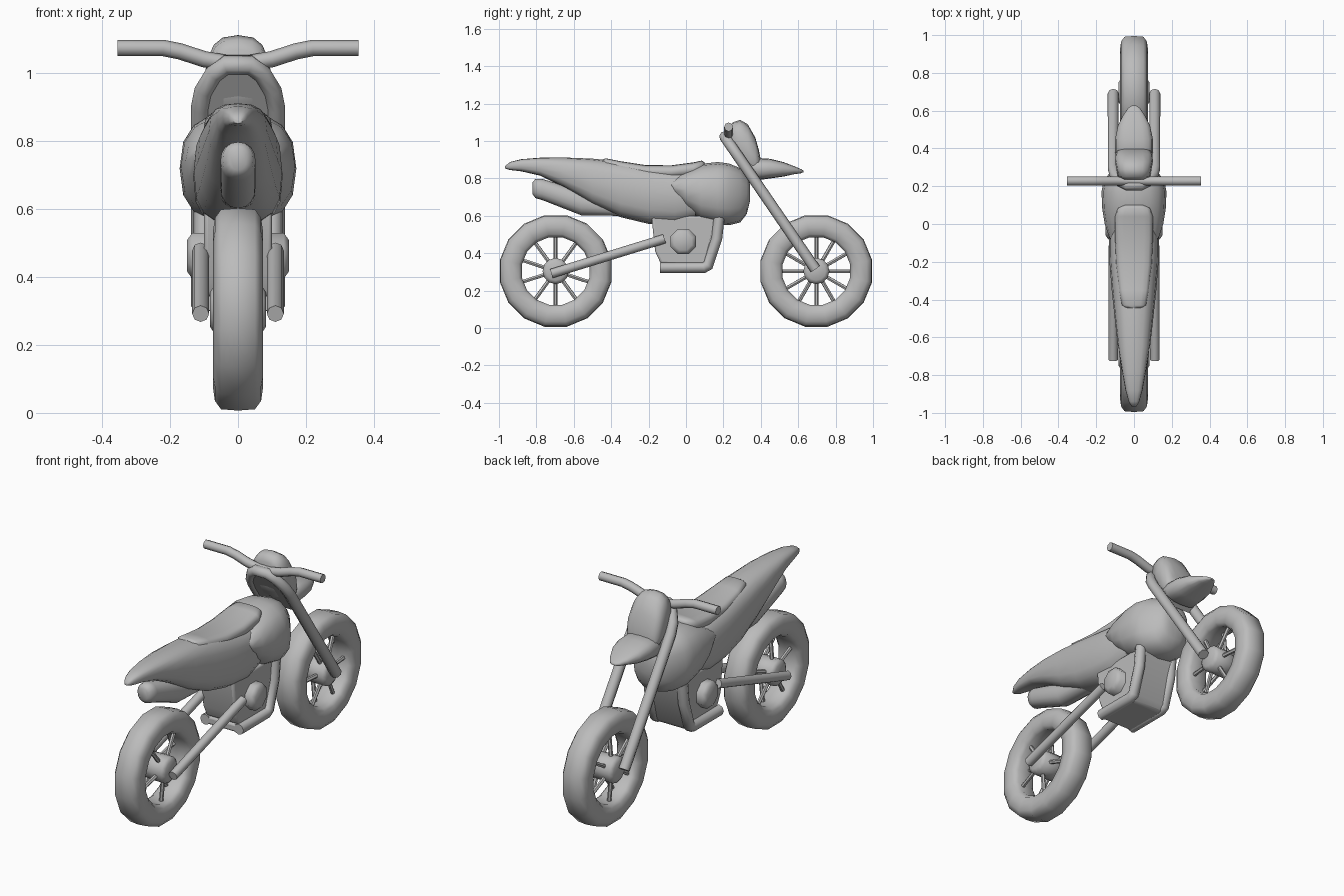
import bpy, bmesh, math
from mathutils import Vector

if "Cube" in bpy.data.objects:
    bpy.data.objects.remove(bpy.data.objects["Cube"])

grey = bpy.data.materials.new("plain_grey")
grey.diffuse_color = (0.5, 0.5, 0.5, 1)
grey.use_nodes = True
grey.node_tree.nodes["Principled BSDF"].inputs["Base Color"].default_value = grey.diffuse_color


def finish(ob, angle=50):
    ob.data.materials.clear()
    ob.data.materials.append(grey)
    bpy.ops.object.select_all(action='DESELECT')
    ob.select_set(True)
    bpy.context.view_layer.objects.active = ob
    bpy.ops.object.shade_smooth_by_angle(angle=math.radians(angle))
    return ob


def from_faces(name, verts, faces, angle=50, bevel=0):
    me = bpy.data.meshes.new(name)
    me.from_pydata(verts, [], faces)
    bm = bmesh.new()
    bm.from_mesh(me)
    bmesh.ops.recalc_face_normals(bm, faces=bm.faces)
    bm.to_mesh(me)
    bm.free()
    ob = bpy.data.objects.new(name, me)
    bpy.context.collection.objects.link(ob)
    if bevel:
        m = ob.modifiers.new("bevel", 'BEVEL')
        m.width, m.segments = bevel, 3
    return finish(ob, angle)


def loft(name, sections, power=0.75, n=16):
    """Skin of rounded cross-sections (y, bottom, top, half width) along y."""
    verts, faces = [], []
    for y, zb, zt, w in sections:
        for k in range(n):
            t = 2 * math.pi * k / n
            c, s = math.cos(t), math.sin(t)
            verts.append((w * math.copysign(abs(c) ** power, c), y,
                          (zb + zt) / 2 + (zt - zb) / 2 * math.copysign(abs(s) ** power, s)))
    for i in range(len(sections) - 1):
        for k in range(n):
            a, b = i * n + k, i * n + (k + 1) % n
            faces.append((a, b, b + n, a + n))
    faces += [tuple(range(n)), tuple(range(len(verts) - n, len(verts)))]
    return from_faces(name, verts, faces, 60)


def prism(name, outline, half, bevel=0.012):
    """Side outline (y, z) extruded across x."""
    n = len(outline)
    verts = [(x, y, z) for x in (-half, half) for y, z in outline]
    faces = [(k, (k + 1) % n, (k + 1) % n + n, k + n) for k in range(n)]
    faces += [tuple(range(n)), tuple(range(n, 2 * n))]
    return from_faces(name, verts, faces, 40, bevel)


def tube(name, points, r, res=2):
    cu = bpy.data.curves.new(name, 'CURVE')
    cu.dimensions = '3D'
    cu.bevel_depth, cu.bevel_resolution, cu.use_fill_caps = r, res, True
    sp = cu.splines.new('POLY')
    sp.points.add(len(points) - 1)
    for p, co in zip(sp.points, points):
        p.co = (*co, 1)
    ob = bpy.data.objects.new(name, cu)
    bpy.context.collection.objects.link(ob)
    bpy.ops.object.select_all(action='DESELECT')
    ob.select_set(True)
    bpy.context.view_layer.objects.active = ob
    bpy.ops.object.convert(target='MESH')
    return finish(bpy.context.object)


def lathe(name, profile, y, z, n, closed, turn=0.0):
    """Profile (x, radius) turned about the x axis."""
    m = len(profile)
    verts = []
    for k in range(n):
        t = turn + 2 * math.pi * k / n
        verts += [(x, y + r * math.cos(t), z + r * math.sin(t)) for x, r in profile]
    faces = []
    for k in range(n):
        for j in range(m if closed else m - 1):
            a, b = k * m, (k + 1) % n * m
            faces.append((a + j, a + (j + 1) % m, b + (j + 1) % m, b + j))
    if not closed:
        faces += [tuple(k * m for k in range(n)), tuple(k * m + m - 1 for k in range(n))]
    return from_faces(name, verts, faces, 60)


# wheels: tyre, hub and spokes
AXLE_Z = 0.305
tyre = [(-0.05, 0.3), (0, 0.304), (0.05, 0.3), (0.068, 0.275), (0.073, 0.24),
        (0.066, 0.2), (0.045, 0.184), (-0.045, 0.184), (-0.066, 0.2),
        (-0.073, 0.24), (-0.068, 0.275)]
hub = [(-0.083, 0.05), (-0.07, 0.07), (0.07, 0.07), (0.083, 0.05)]
for label, y, spokes in (("rear", -0.697, 10), ("front", 0.697, 12)):
    lathe(label + "_tyre", tyre, y, AXLE_Z, 16, True, math.pi / 16)
    lathe(label + "_hub", hub, y, AXLE_Z, 12, False)
    for k in range(spokes):
        t = math.pi / 2 + 2 * math.pi * k / spokes
        c, s = math.cos(t), math.sin(t)
        side = 0.035 if k % 2 else -0.035
        tube(label + "_spoke", [(side, y + 0.05 * c, AXLE_Z + 0.05 * s),
                                (side * 0.6, y + 0.2 * c, AXLE_Z + 0.2 * s)], 0.011, 1)

# swing arms
for x in (-0.11, 0.11):
    tube("swing_arm", [(x, -0.72, 0.292), (x, -0.705, 0.296), (x, -0.13, 0.473),
                       (x, -0.115, 0.478)], 0.025)


# front fork: one tube bent over the top, with a filled crown
def on_fork(x, z):
    return (x, 0.692 - 0.685 * (z - 0.315), z)


half = [(0.11, 0.315), (0.11, 0.9), (0.1, 0.95), (0.07, 1.0), (0.035, 1.025)]
path = [on_fork(x, z) for x, z in half] + [on_fork(-x, z) for x, z in reversed(half)]
tube("front_fork", path, 0.029)
crown = [on_fork(*p) for p in [(0.11, 0.8)] + half[1:]]
crown += [(-x, y, z) for x, y, z in reversed(crown)]
n = len(crown)
offset = Vector((0, 0.016, 0.011))
verts = [Vector(p) + s * offset for s in (-1, 1) for p in crown]
from_faces("fork_crown", verts, [tuple(range(n)), tuple(range(n, 2 * n))] +
           [(k, (k + 1) % n, (k + 1) % n + n, k + n) for k in range(n)], 40)

# handlebar
bar = [(0.355, 1.075), (0.345, 1.075), (0.22, 1.075), (0.17, 1.065), (0.1, 1.042), (0.03, 1.03)]
tube("handlebar", [(x, 0.228, z) for x, z in bar] + [(-x, 0.228, z) for x, z in reversed(bar)], 0.024)

# headlight shell and front mudguard
loft("headlight_shell", [(0.235, 0.96, 1.07, 0.06), (0.25, 0.92, 1.1, 0.085),
                         (0.29, 0.86, 1.113, 0.093), (0.33, 0.83, 1.09, 0.1),
                         (0.37, 0.81, 1.02, 0.098), (0.39, 0.82, 0.95, 0.085),
                         (0.4, 0.83, 0.9, 0.05)])
loft("front_mudguard", [(0.34, 0.83, 0.89, 0.09), (0.38, 0.79, 0.91, 0.1),
                        (0.45, 0.8, 0.905, 0.1), (0.52, 0.81, 0.888, 0.085),
                        (0.58, 0.823, 0.865, 0.055), (0.615, 0.828, 0.85, 0.03),
                        (0.627, 0.833, 0.843, 0.012)])

# fuel tank with side shrouds
loft("fuel_tank", [(-0.1, 0.76, 0.78, 0.115), (-0.06, 0.7, 0.81, 0.135),
                   (0.0, 0.635, 0.845, 0.155), (0.08, 0.575, 0.878, 0.168),
                   (0.17, 0.552, 0.888, 0.172), (0.23, 0.55, 0.88, 0.16),
                   (0.29, 0.565, 0.855, 0.115), (0.325, 0.61, 0.82, 0.09),
                   (0.342, 0.68, 0.77, 0.06)], 0.8)

# rear bodywork
loft("rear_bodywork", [(-0.967, 0.853, 0.867, 0.012), (-0.94, 0.845, 0.888, 0.028),
                       (-0.88, 0.838, 0.903, 0.045), (-0.78, 0.815, 0.911, 0.063),
                       (-0.65, 0.752, 0.912, 0.085), (-0.5, 0.662, 0.906, 0.102),
                       (-0.35, 0.593, 0.89, 0.118), (-0.2, 0.557, 0.865, 0.13),
                       (-0.06, 0.548, 0.845, 0.132), (0.05, 0.58, 0.84, 0.12)], 0.72)

# seat
loft("seat", [(-0.445, 0.87, 0.9, 0.04), (-0.43, 0.85, 0.908, 0.065),
              (-0.35, 0.82, 0.892, 0.08), (-0.22, 0.8, 0.872, 0.094),
              (-0.08, 0.8, 0.87, 0.1), (0.04, 0.81, 0.886, 0.1),
              (0.085, 0.83, 0.896, 0.085), (0.1, 0.85, 0.885, 0.05)], 0.65)

# silencer below the tail
loft("silencer", [(-0.82, 0.715, 0.78, 0.025), (-0.805, 0.695, 0.798, 0.045),
                  (-0.77, 0.685, 0.798, 0.052), (-0.56, 0.603, 0.735, 0.052),
                  (-0.35, 0.6, 0.68, 0.05), (-0.2, 0.6, 0.66, 0.04)], 0.9)

# engine block, round side covers and skid plate with frame tubes
prism("engine_block", [(-0.185, 0.6), (-0.165, 0.41), (-0.135, 0.345),
                       (0.1, 0.33), (0.17, 0.6)], 0.1)
lathe("engine_covers", [(-0.15, 0.05), (-0.135, 0.073), (0.135, 0.073), (0.15, 0.05)],
      -0.015, 0.463, 8, False, math.pi / 8)
prism("skid_plate", [(-0.14, 0.3), (0.105, 0.3), (0.135, 0.33), (0.2, 0.57),
                     (0.14, 0.57), (0.09, 0.345), (-0.14, 0.345)], 0.1)
for x in (-0.102, 0.102):
    tube("frame_tube", [(x, -0.14, 0.323), (x, 0.095, 0.323), (x, 0.118, 0.335),
                        (x, 0.165, 0.48), (x, 0.178, 0.6)], 0.029)
